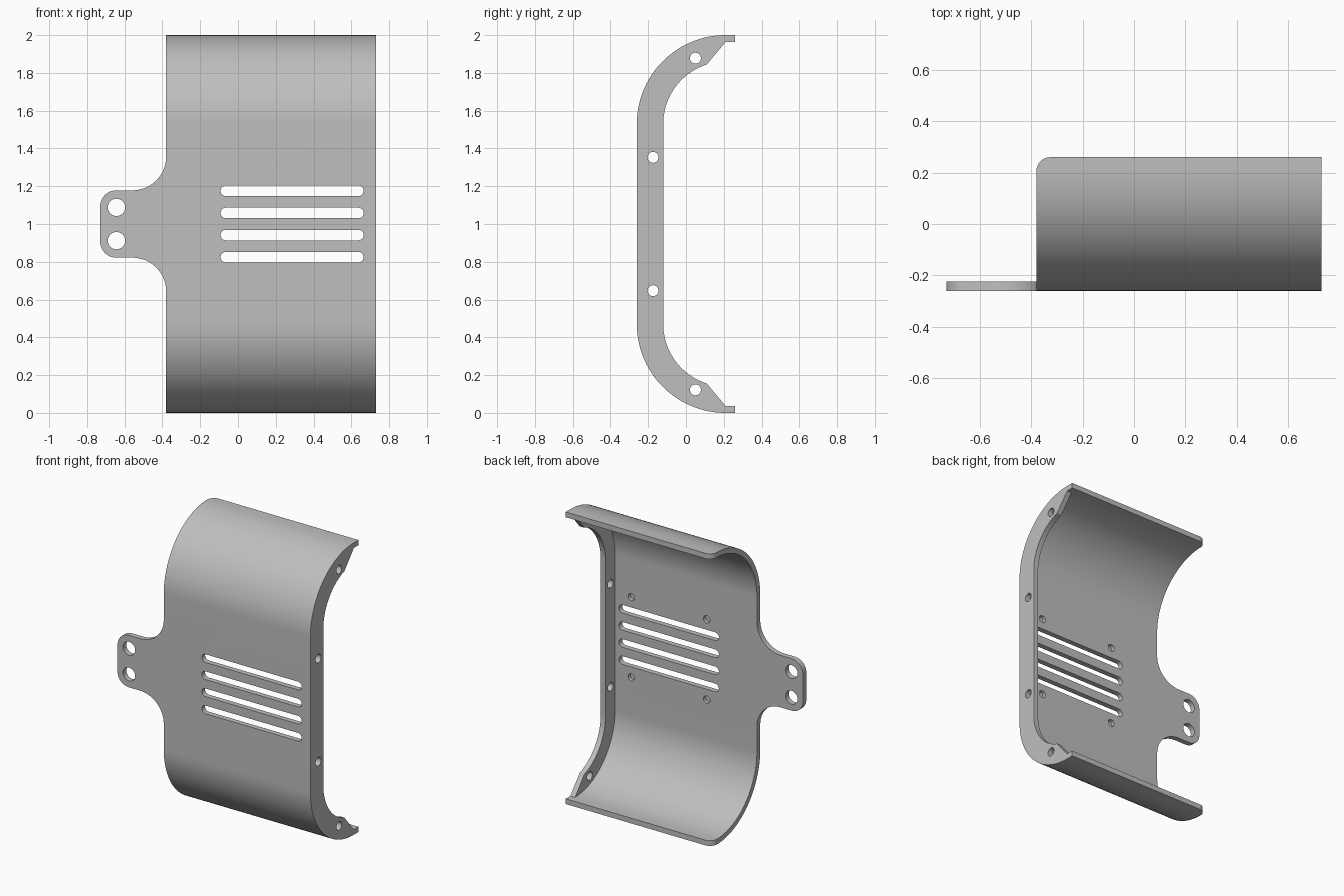
import bpy
import bmesh
from math import sin, cos, radians, pi
from mathutils import Vector

cube = bpy.data.objects.get("Cube")
if cube:
    bpy.data.objects.remove(cube, do_unlink=True)

# Main dimensions
LEFT, RIGHT = -0.38, 0.73      # width of the curved cover
TAB_END = -0.73
FRONT, BACK = -0.26, 0.26
MID = 1.0                      # height of the mirror plane
WALL = 0.036
BEND_Y, BEND_Z, BEND_R = 0.21, 1.53, 0.47

metal = bpy.data.materials.new("grey metal")
metal.use_nodes = True
grey = (0.52, 0.52, 0.52, 1)
metal.diffuse_color = grey
metal.node_tree.nodes["Principled BSDF"].inputs["Base Color"].default_value = grey


def arc(cx, cy, r, start, end, steps=16):
    """Points on a circle arc, angles in degrees."""
    angles = [radians(start + (end - start) * i / steps) for i in range(steps + 1)]
    return [(cx + r * cos(a), cy + r * sin(a)) for a in angles]


def mirrored(points):
    """Close an outline by reflecting it about the middle height."""
    return points + [(a, 2 * MID - z) for a, z in reversed(points)]


def prism(name, outline, axis, low, high):
    """Extrude a closed outline along an axis."""
    place = {"x": lambda a, b: (low, a, b),
             "y": lambda a, b: (a, low, b),
             "z": lambda a, b: (a, b, low)}[axis]
    shift = Vector([(high - low) * (axis == k) for k in "xyz"])
    bm = bmesh.new()
    face = bm.faces.new([bm.verts.new(place(*p)) for p in outline])
    extruded = bmesh.ops.extrude_face_region(bm, geom=[face])
    moved = [v for v in extruded["geom"] if isinstance(v, bmesh.types.BMVert)]
    bmesh.ops.translate(bm, verts=moved, vec=shift)
    bmesh.ops.recalc_face_normals(bm, faces=bm.faces)
    mesh = bpy.data.meshes.new(name)
    bm.to_mesh(mesh)
    bm.free()
    mesh.materials.append(metal)
    obj = bpy.data.objects.new(name, mesh)
    bpy.context.collection.objects.link(obj)
    return obj


def combine(target, cutter, operation="DIFFERENCE"):
    """Apply a boolean and discard the cutter."""
    cutter.hide_render = True
    mod = target.modifiers.new("cut", "BOOLEAN")
    mod.operation = operation
    mod.solver = "EXACT"
    mod.object = cutter
    bpy.context.view_layer.objects.active = target
    bpy.ops.object.modifier_apply(modifier=mod.name)
    bpy.data.objects.remove(cutter, do_unlink=True)


# Thick C-shaped section, as deep as the end flange
outer = arc(BEND_Y, BEND_Z, BEND_R, 180, 90, 40) + [(BACK, 2)]
flange_edge = [(BACK, 2 - WALL), (BEND_Y, 2 - WALL)]
flange_edge += arc(BEND_Y, BEND_Z, 0.33, 107.6, 180, 32)
cover = prism("bracket_cover", mirrored(outer + flange_edge), "x", TAB_END - 0.1, RIGHT)

# Hollow it to a thin wall, leaving the flange at the left end
hollow = arc(BEND_Y, BEND_Z, BEND_R - WALL, 180, 90, 40) + [(0.5, 2 - WALL)]
combine(cover, prism("hollow", mirrored(hollow), "x", -1, RIGHT - WALL))

# Trim to the front outline: wide cover with a filleted side tab
tab_top, fillet, corner = 1.178, 0.18, 0.085
outline = [(1, 2.1), (LEFT, 2.1)]
outline += arc(LEFT - fillet, tab_top + fillet, fillet, 0, -90)
outline += arc(TAB_END + corner, tab_top - corner, corner, 90, 180)
combine(cover, prism("outline", mirrored(outline), "y", -0.5, 0.5), "INTERSECT")

# Round the rear corners of the top and bottom lips
r = 0.055
corner_cut = arc(LEFT + r, BACK - r, r, 180, 90)
corner_cut += [(LEFT + r, 0.4), (-0.5, 0.4), (-0.5, BACK - r)]
combine(cover, prism("corner_cut", corner_cut, "z", -0.1, 2.1))

# Ventilation slots
slot_r = 0.028
for i in range(4):
    z = MID + (i - 1.5) * 0.117
    slot = arc(0.665 - slot_r, z, slot_r, -90, 90)
    slot += arc(-0.092 + slot_r, z, slot_r, 90, 270)
    combine(cover, prism("slot", slot, "y", -0.4, -0.15))


def hole(a, b, radius, axis, low, high):
    circle = arc(a, b, radius, 0, 360, 32)[:-1]
    combine(cover, prism("hole", circle, axis, low, high))


for side in (-1, 1):
    # Tab holes
    hole(-0.643, MID + side * 0.088, 0.046, "y", -0.4, -0.1)
    # Flange holes
    hole(-0.174, MID + side * 0.353, 0.029, "x", 0.6, 0.8)
    hole(0.05, MID + side * 0.878, 0.029, "x", 0.6, 0.8)
    # Blind holes on the inside around the slots
    for x in (0.0, 0.57):
        hole(x, MID + side * 0.275, 0.025, "y", FRONT + 0.012, -0.15)

# Smooth bends, sharp edges
bpy.ops.object.select_all(action="DESELECT")
cover.select_set(True)
bpy.context.view_layer.objects.active = cover
bpy.ops.object.shade_smooth_by_angle(angle=radians(30))
